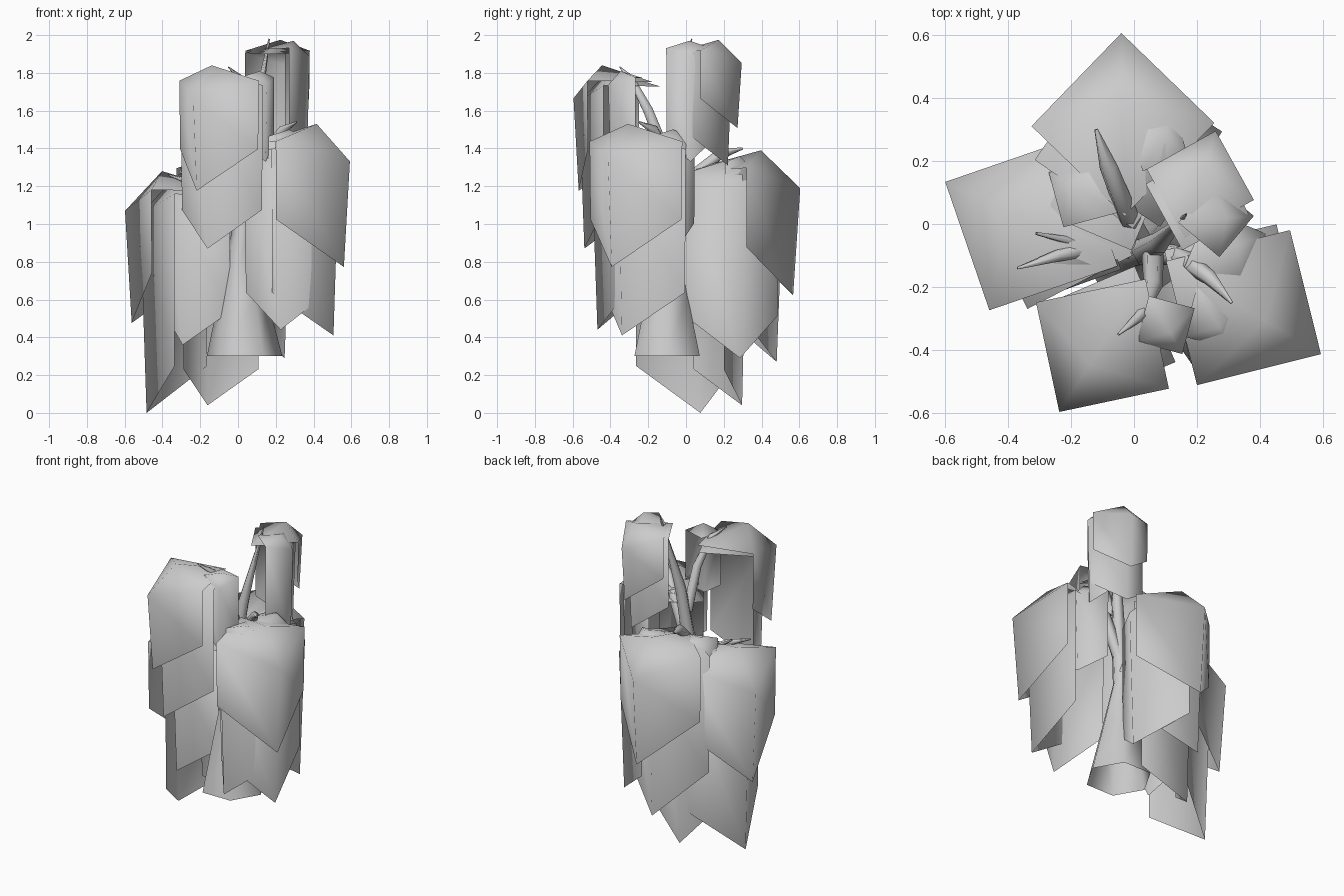
import bpy, bmesh, math
from mathutils import Vector


def drape(name, cx, cy, z, s, heading, tip=None):
    """Hanging leaf sheet: peaked square roof with two walls meeting at the outer corner."""
    h = math.radians(heading)
    r = s * 0.707
    if tip is None:
        tip = z - 1.87 * s
    side = tip + 0.62 * s

    def pt(ang, dist, height):
        return (cx + dist * math.cos(h + ang), cy + dist * math.sin(h + ang), height)

    q = math.pi / 2
    coords = [
        pt(0, 0.2 * s, z),              # peak
        pt(0, r, z - 0.49 * s),         # outer corner
        pt(q, r, z - 0.23 * s),         # side corners
        pt(2 * q, r, z - 0.25 * s),     # inner corner
        pt(-q, r, z - 0.23 * s),
        pt(0, r * 0.87, tip),           # hanging tip
        pt(q, r * 0.98, side),          # hanging sides
        pt(-q, r * 0.98, side),
    ]
    bm = bmesh.new()
    v = [bm.verts.new(c) for c in coords]
    for f in ((0, 1, 2), (0, 2, 3), (0, 3, 4), (0, 4, 1), (1, 5, 6, 2), (4, 7, 5, 1)):
        bm.faces.new([v[i] for i in f]).smooth = True
    me = bpy.data.meshes.new(name)
    bm.to_mesh(me)
    bm.free()
    ob = bpy.data.objects.new(name, me)
    bpy.context.collection.objects.link(ob)


def limb(name, path, sides=6):
    """Open tapered tube through (x, y, z, radius) points."""
    bm = bmesh.new()
    rings = []
    pts = [Vector(p[:3]) for p in path]
    for i, p in enumerate(pts):
        d = pts[min(i + 1, len(pts) - 1)] - pts[max(i - 1, 0)]
        if i == 0 and name == "trunk":
            d = Vector((0, 0, 1))
        rot = Vector((0, 0, 1)).rotation_difference(d.normalized())
        ring = []
        for j in range(sides):
            a = 2 * math.pi * j / sides
            off = Vector((math.cos(a), math.sin(a), 0)) * path[i][3]
            ring.append(bm.verts.new(p + rot @ off))
        rings.append(ring)
    for a, b in zip(rings, rings[1:]):
        for j in range(sides):
            n = (j + 1) % sides
            bm.faces.new((a[j], a[n], b[n], b[j])).smooth = True
    me = bpy.data.meshes.new(name)
    bm.to_mesh(me)
    bm.free()
    ob = bpy.data.objects.new(name, me)
    bpy.context.collection.objects.link(ob)


# Trunk
limb("trunk", [(0.035, -0.1, 0.3, 0.2), (0.025, -0.1, 0.62, 0.125),
               (0.02, -0.09, 0.95, 0.055), (0.04, -0.09, 1.2, 0.045)])

# Branches
limb("branch_top", [(0.03, -0.09, 1.1, 0.045), (0.08, -0.06, 1.5, 0.035), (0.165, 0.03, 1.98, 0.004)])
limb("branch_back", [(0.02, -0.06, 1.0, 0.045), (-0.02, 0.03, 1.25, 0.035),
                     (-0.08, 0.18, 1.37, 0.03), (-0.12, 0.3, 1.4, 0.006)])
limb("branch_left", [(0.02, -0.08, 0.95, 0.04), (-0.12, -0.07, 1.15, 0.03),
                     (-0.24, -0.1, 1.22, 0.02), (-0.37, -0.14, 1.26, 0.004)])
limb("branch_left_twig", [(-0.12, -0.07, 1.15, 0.02), (-0.31, -0.03, 1.28, 0.005)])
limb("branch_right", [(0.03, -0.09, 1.1, 0.04), (0.14, -0.1, 1.37, 0.035),
                      (0.24, -0.17, 1.5, 0.025), (0.31, -0.25, 1.54, 0.005)])
limb("branch_front", [(0.06, -0.1, 1.35, 0.035), (0.06, -0.2, 1.6, 0.03),
                      (0.02, -0.29, 1.77, 0.018), (-0.05, -0.35, 1.83, 0.004)])

# Leaf sheets per clump: centre x, y, peak z, edge, heading, tip z (longer sheets nest inside)
clumps = {
    "right_leaves": [(0.347, -0.265, 1.53, 0.405, -31), (0.315, -0.22, 1.48, 0.365, -32, 0.41),
                     (0.26, -0.275, 1.43, 0.32, -100, 0.44), (0.255, -0.3, 1.5, 0.16, -60)],
    "back_leaves": [(-0.035, 0.315, 1.39, 0.41, 91), (-0.05, 0.25, 1.35, 0.38, 100, 0.27),
                    (-0.09, 0.12, 1.29, 0.31, 112, 0.04), (0.03, 0.24, 1.35, 0.36, 12, 0.29),
                    (0.08, 0.26, 1.36, 0.15, 60), (-0.16, 0.1, 1.32, 0.18, 150, 0.9)],
    "left_leaves": [(-0.325, 0.0, 1.28, 0.43, 154), (-0.25, 0.0, 1.25, 0.40, 162, 0.0),
                    (-0.22, -0.06, 1.22, 0.28, -115, 0.36)],
    "front_leaves": [(-0.1, -0.385, 1.84, 0.355, -123), (-0.085, -0.35, 1.81, 0.33, -112, 0.87),
                     (0.1, -0.32, 1.81, 0.15, -60, 1.33)],
    "top_leaves": [(0.21, 0.125, 1.975, 0.25, 74), (0.2, 0.08, 1.96, 0.24, 74, 1.31),
                   (0.26, 0.015, 1.97, 0.17, 5, 1.33), (0.29, -0.085, 1.5, 0.2, 22, 0.88)],
}
for name, sheets in clumps.items():
    for i, args in enumerate(sheets):
        drape(f"{name}_{i + 1}", *args)
